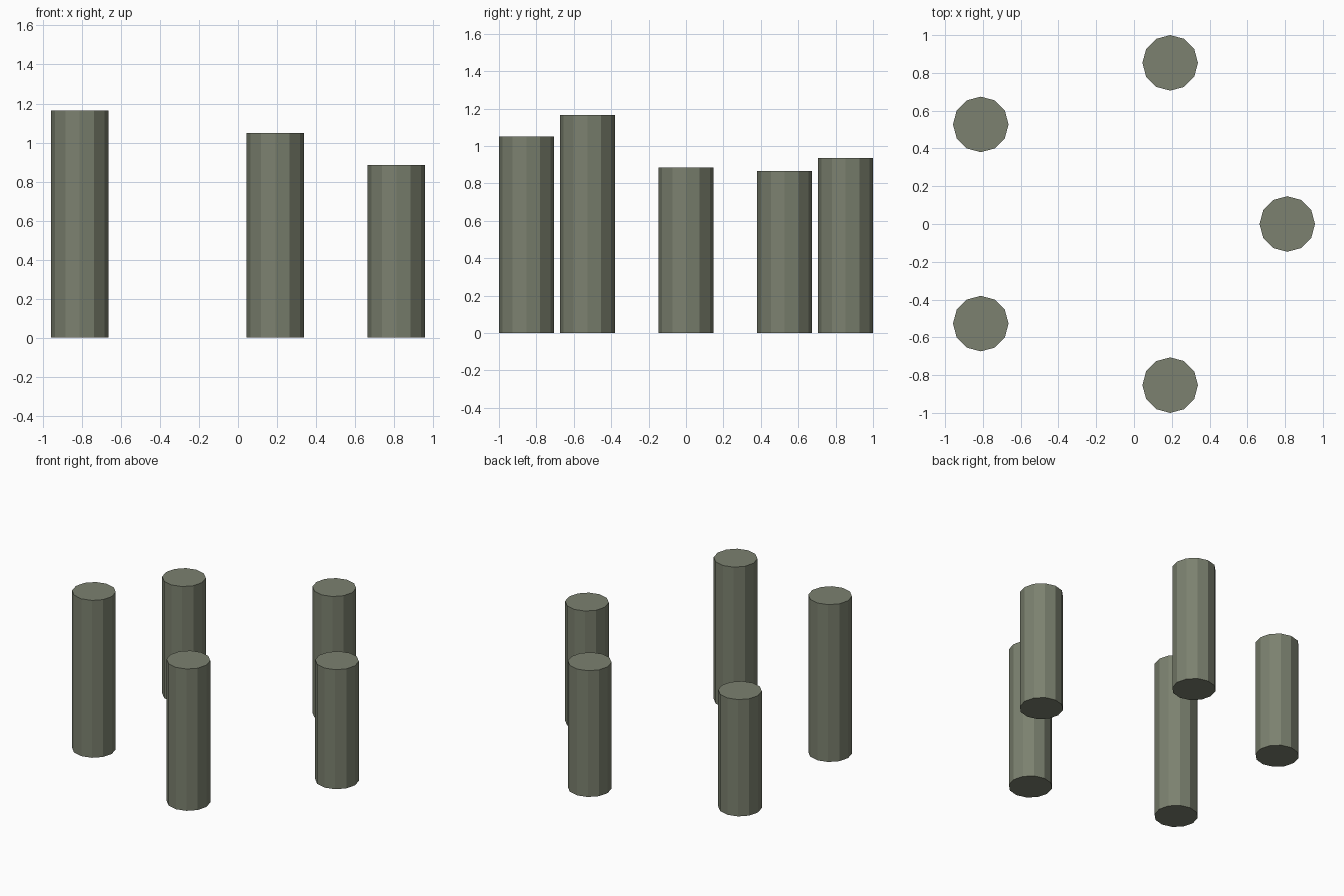
import bpy, math

if "Cube" in bpy.data.objects:
    bpy.data.objects.remove(bpy.data.objects["Cube"])

# single stone colour
stone = bpy.data.materials.new("grey_green_stone")
stone.diffuse_color = (0.20, 0.22, 0.16, 1)
stone.use_nodes = True
stone.node_tree.nodes["Principled BSDF"].inputs["Base Color"].default_value = stone.diffuse_color

RING = 0.897                      # radius of the pentagon of pillars
PILLAR = 0.147                    # pillar radius
CENTRE_X = -RING * (1 - math.cos(math.radians(36))) / 2
HEIGHTS = [0.885, 0.935, 0.865, 1.165, 1.05]   # counter-clockwise from +x

# five twelve-sided pillars with corners on the axes
for i, h in enumerate(HEIGHTS):
    a = math.tau * i / 5
    bpy.ops.mesh.primitive_cylinder_add(
        vertices=12, radius=PILLAR, depth=h,
        location=(CENTRE_X + RING * math.cos(a), RING * math.sin(a), h / 2))
    pillar = bpy.context.object
    pillar.name = f"pillar_{i + 1}"
    pillar.data.materials.append(stone)
